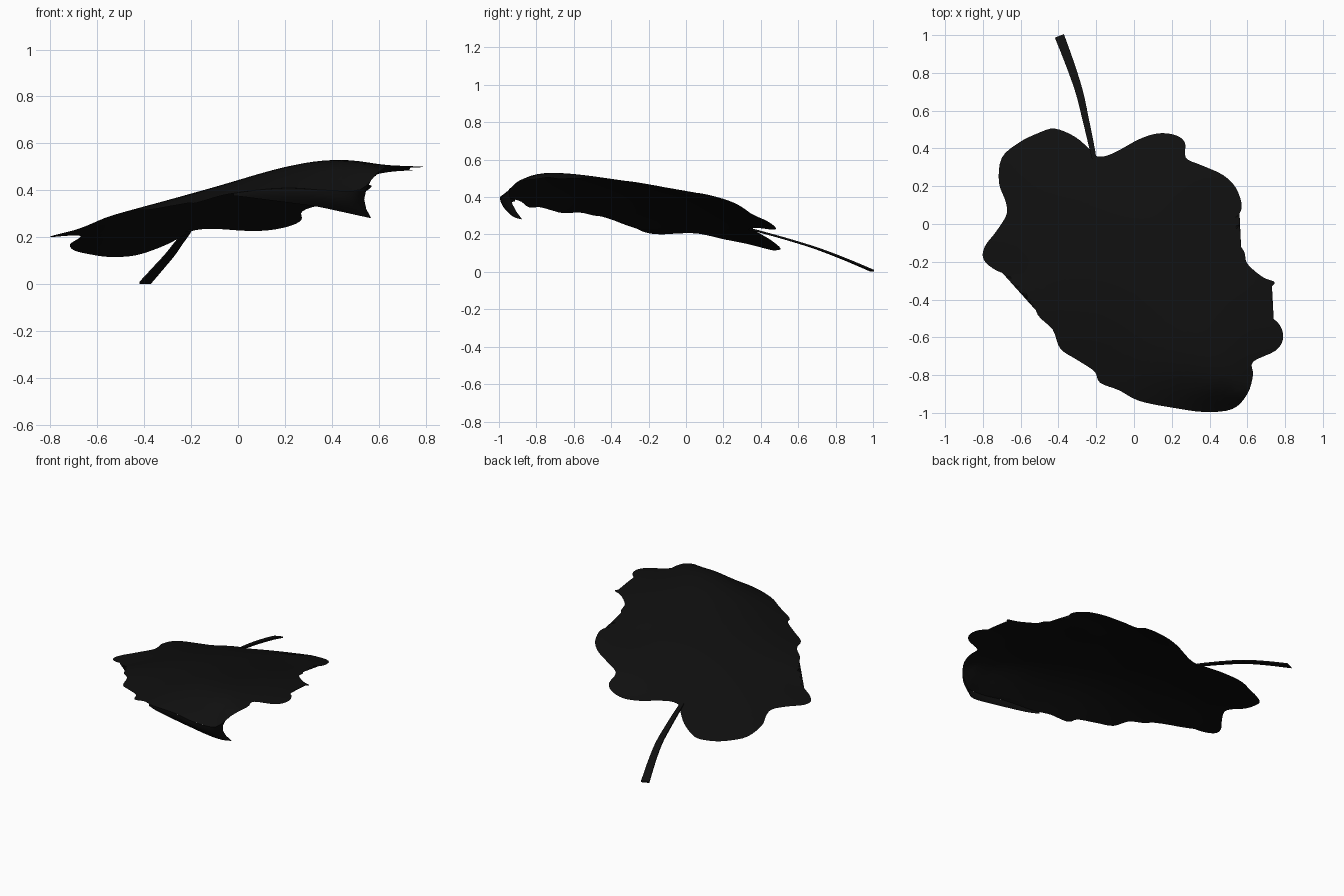
import bpy, bmesh, math
from mathutils import Vector

if "Cube" in bpy.data.objects:
    bpy.data.objects.remove(bpy.data.objects["Cube"])

# one near-black colour
black = bpy.data.materials.new("charcoal_black")
black.diffuse_color = (0.0048, 0.0048, 0.0048, 1)
black.use_nodes = True
black.node_tree.nodes["Principled BSDF"].inputs["Base Color"].default_value = black.diffuse_color


def finish(bm, name):
    me = bpy.data.meshes.new(name)
    bm.to_mesh(me)
    bm.free()
    me.materials.append(black)
    for p in me.polygons:
        p.use_smooth = True
    ob = bpy.data.objects.new(name, me)
    bpy.context.collection.objects.link(ob)
    return ob


def spline(pts, steps, closed):
    """Catmull-Rom curve through the points."""
    n = len(pts)
    get = (lambda i: pts[i % n]) if closed else (lambda i: pts[max(0, min(n - 1, i))])
    out = []
    for i in range(n if closed else n - 1):
        a, b, c, d = (Vector(get(i + k)) for k in (-1, 0, 1, 2))
        for s in range(steps):
            t = s / steps
            out.append(0.5 * (2 * b + (c - a) * t + (2 * a - 5 * b + 4 * c - d) * t * t
                              + (3 * b - a - 3 * c + d) * t ** 3))
    if not closed:
        out.append(Vector(pts[-1]))
    return out


# leaf outline, seen from above
outline = [(-.20, .36), (-.23, .39), (-.31, .46), (-.42, .505), (-.51, .48), (-.61, .43), (-.70, .35),
           (-.715, .22), (-.68, .12), (-.675, .05), (-.73, -.04), (-.79, -.12), (-.795, -.19),
           (-.72, -.25), (-.62, -.27), (-.52, -.235), (-.455, -.205), (-.45, -.23), (-.505, -.285),
           (-.53, -.38), (-.51, -.48), (-.43, -.56), (-.39, -.66), (-.30, -.72), (-.21, -.78),
           (-.18, -.84), (-.08, -.88), (0, -.925), (.08, -.95), (.22, -.975), (.37, -.995),
           (.52, -.98), (.60, -.90), (.63, -.80), (.63, -.73), (.75, -.67), (.79, -.60),
           (.76, -.52), (.66, -.46), (.57, -.435), (.64, -.40), (.70, -.35), (.745, -.31),
           (.68, -.28), (.60, -.21), (.58, -.14), (.51, -.07), (.40, -.03), (.36, -.003),
           (.42, .015), (.53, .03), (.57, .09), (.54, .19), (.47, .26), (.36, .31), (.275, .35),
           (.27, .43), (.22, .47), (.13, .48), (.03, .45), (-.08, .39), (-.15, .36)]

# heights that shape the blade
heights = [(-.795, -.16, .203), (-.70, .33, .15), (-.71, .2, .175), (-.53, .47, .115), (-.38, .49, .14),
           (-.2, .36, .225), (.1, .48, .225), (.25, .45, .26), (.3, .34, .32), (.57, .09, .418), (.37, 0, .41),
           (.74, -.31, .485), (.785, -.6, .50), (.63, -.8, .495), (.6, -.6, .51), (.1, -.5, .468),
           (-.2, -.4, .385), (-.53, -.38, .293), (-.62, -.27, .25), (-.39, -.66, .315),
           (-.2, -.8, .345), (0, -.925, .39), (.35, -.995, .40), (.53, -.98, .40),
           (.1, -.8, .455), (.4, -.88, .49), (.1, 0, .39), (.35, -.3, .475), (.57, -.9, .485)]


def kernel(x, y):
    r2 = x * x + y * y
    return r2 * math.log(r2) if r2 > 1e-12 else 0


def thin_plate(pts):
    """Smooth surface through the points, solved by elimination."""
    n = len(pts)
    m = [[kernel(p[0] - q[0], p[1] - q[1]) for q in pts] + [1, p[0], p[1], p[2]] for p in pts]
    for i, row in enumerate(m):
        row[i] += 0.002
    m += [[f(p) for p in pts] + [0] * 4 for f in (lambda p: 1, lambda p: p[0], lambda p: p[1])]
    size = n + 3
    for c in range(size):
        k = max(range(c, size), key=lambda r: abs(m[r][c]))
        m[c], m[k] = m[k], m[c]
        for r in range(size):
            if r != c:
                f = m[r][c] / m[c][c]
                m[r] = [a - f * b for a, b in zip(m[r], m[c])]
    w = [m[i][size] / m[i][i] for i in range(size)]
    return lambda x, y: (sum(w[i] * kernel(x - p[0], y - p[1]) for i, p in enumerate(pts))
                         + w[n] + w[n + 1] * x + w[n + 2] * y)


height = thin_plate(heights)

# leaf blade: fill the outline, slice it into a grid and lift it
bm = bmesh.new()
edge = spline(outline, 4, True)
bm.faces.new([bm.verts.new((p.x, p.y, 0)) for p in edge])
bmesh.ops.triangulate(bm, faces=bm.faces[:])
for axis in ((1, 0, 0), (0, 1, 0)):
    for i in range(-24, 25):
        bmesh.ops.bisect_plane(bm, geom=bm.verts[:] + bm.edges[:] + bm.faces[:],
                               plane_co=Vector(axis) * (i * 0.04 + 0.003), plane_no=axis)
bmesh.ops.triangulate(bm, faces=[f for f in bm.faces if len(f.verts) > 4])
for v in bm.verts:
    v.co.z = height(v.co.x, v.co.y)
bmesh.ops.recalc_face_normals(bm, faces=bm.faces[:])
if sum(f.normal.z for f in bm.faces) < 0:
    bmesh.ops.reverse_faces(bm, faces=bm.faces[:])
finish(bm, "leaf_blade")

# front rim curling down and back to a pointed corner
bm = bmesh.new()
rim = [p for p in edge if -.02 < p.x < .58 and p.y < -.9]
rows = []
for p in rim:
    top = height(p.x, p.y)
    t = max(0, p.x / .57)
    low = .375 - .045 * min(1, t / .6) - .05 * max(0, (t - .6) / .4)
    row = []
    for k in range(5):
        s = k / 4
        inset = 0.07 * t * s * s
        row.append(bm.verts.new((p.x - .03 * t ** 4 * math.sin(math.pi * s),
                                 p.y + inset, top + (min(low, top - .005) - top) * s)))
    rows.append(row)
for a, b in zip(rows, rows[1:]):
    for k in range(4):
        bm.faces.new((a[k], a[k + 1], b[k + 1], b[k]))
finish(bm, "curled_rim")

# flat stalk, widening to its cut end
bm = bmesh.new()
path = spline([(-.21, .34, .23), (-.222, .40, .214), (-.255, .55, .172), (-.29, .70, .125),
               (-.34, .85, .068), (-.395, .996, .006)], 5, False)
rings = []
for i, p in enumerate(path):
    d = path[min(i + 1, len(path) - 1)] - path[max(i - 1, 0)]
    side = Vector((d.y, -d.x, 0)).normalized() * (.011 + .015 * i / (len(path) - 1))
    up = Vector((0, 0, .005))
    rings.append([bm.verts.new(p + q) for q in (side + up, up - side, -side - up, side - up)])
for a, b in zip(rings, rings[1:]):
    for k in range(4):
        bm.faces.new((a[k], a[(k + 1) % 4], b[(k + 1) % 4], b[k]))
bm.faces.new(rings[0])
bm.faces.new(rings[-1])
bmesh.ops.recalc_face_normals(bm, faces=bm.faces[:])
stalk = finish(bm, "stalk")
bpy.context.view_layer.objects.active = stalk
stalk.select_set(True)
bpy.ops.object.shade_smooth_by_angle()
